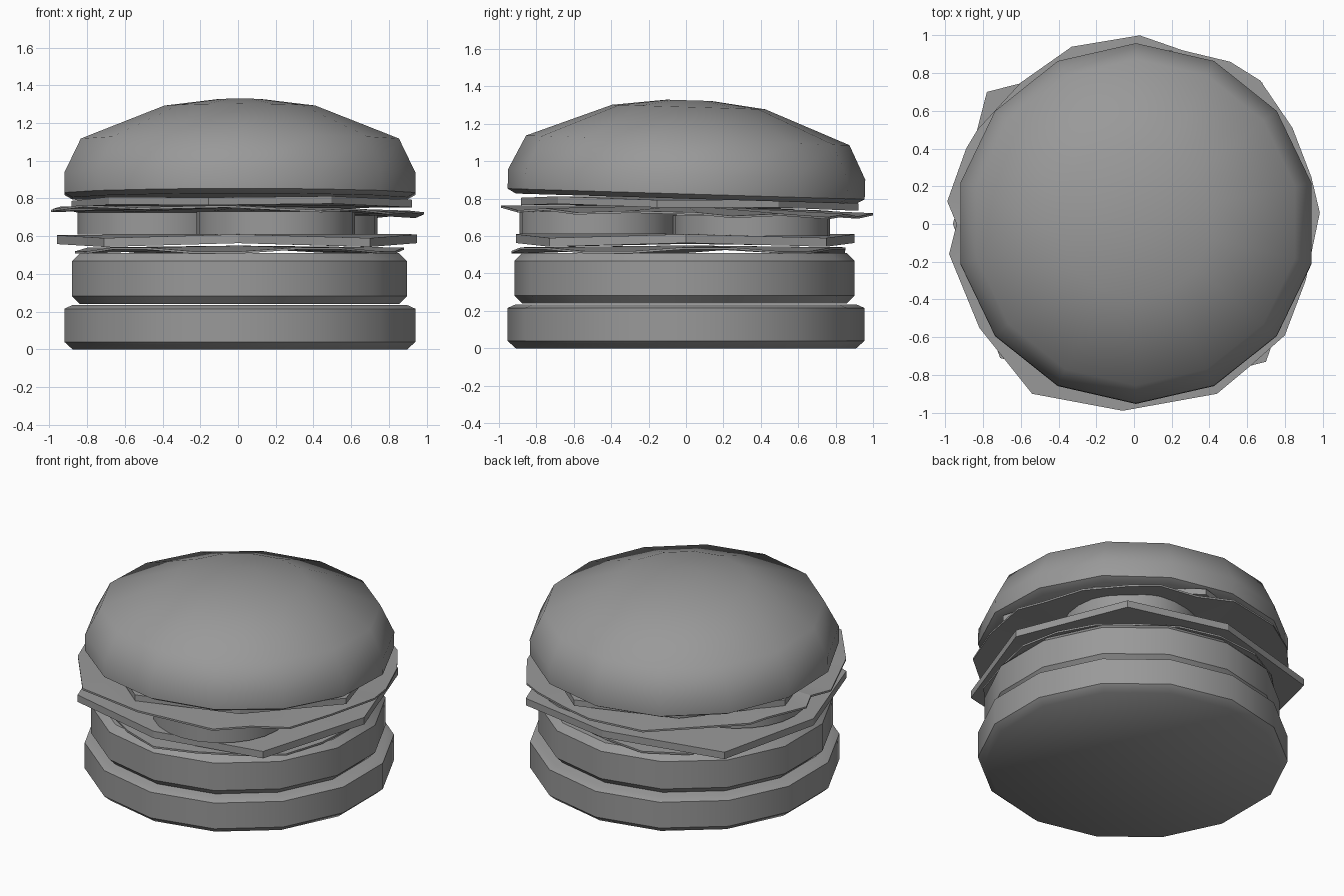
import bpy, math, random
from mathutils import Matrix

if "Cube" in bpy.data.objects:
    bpy.data.objects.remove(bpy.data.objects["Cube"])

random.seed(4)

# Dark grey shared by every layer
grey = bpy.data.materials.new("dark_grey")
grey.diffuse_color = (0.32, 0.32, 0.32, 1)
grey.use_nodes = True
grey.node_tree.nodes["Principled BSDF"].inputs["Base Color"].default_value = grey.diffuse_color


def make(name, verts, faces, smooth=None):
    me = bpy.data.meshes.new(name)
    me.from_pydata(verts, [], faces)
    me.update()
    me.materials.append(grey)
    ob = bpy.data.objects.new(name, me)
    bpy.context.collection.objects.link(ob)
    bpy.ops.object.select_all(action='DESELECT')
    bpy.context.view_layer.objects.active = ob
    ob.select_set(True)
    if smooth:
        bpy.ops.object.shade_smooth_by_angle(angle=math.radians(smooth))
    return ob


def lathe(name, profile, n, cx=0, cy=0, smooth=40, tilt=0):
    """Closed round body from a (radius, z) profile, bottom to top."""
    verts, faces = [], []
    for r, z in profile:
        for i in range(n):
            a = math.pi / 2 + 2 * math.pi * i / n
            verts.append((cx + r * math.cos(a), cy + r * math.sin(a), z))
    for k in range(len(profile) - 1):
        for i in range(n):
            j = (i + 1) % n
            faces.append((k * n + i, k * n + j, k * n + n + j, k * n + n + i))
    last = (len(profile) - 1) * n
    faces += [tuple(reversed(range(n))), tuple(range(last, last + n))]
    if tilt:
        z0 = profile[0][1]
        m = Matrix.Translation((0, 0, z0)) @ Matrix.Rotation(tilt, 4, 'X') @ Matrix.Translation((0, 0, -z0))
        verts = [m @ Matrix.Translation(v).to_translation() for v in verts]
    return make(name, verts, faces, smooth)


def sheet(name, outline, centre, thickness):
    """Flexible slice: fan from a centre point to a drooping rim, given thickness."""
    n = len(outline)
    verts = []
    for dz in (0, -thickness):
        verts += [(x, y, z + dz) for x, y, z in [centre] + outline]
    faces = []
    for i in range(n):
        a, b = 1 + i, 1 + (i + 1) % n
        faces += [(0, a, b), (n + 1, n + 1 + b, n + 1 + a), (a, n + 1 + a, n + 1 + b, b)]
    return make(name, verts, faces, 12)


def slab(r, z0, z1, b):
    return [(r - b, z0), (r, z0 + b), (r, z1 - b), (r - b, z1)]


# Bottom bun and patty
lathe("bottom_bun", [(0.91, 0), (0.955, 0.04), (0.955, 0.215), (0.91, 0.235)], 14, 0.01, 0, 45)
lathe("patty", slab(0.91, 0.24, 0.51, 0.042), 14, 0.008, -0.008, 30)

# Lower lettuce leaf
low = []
for i in range(20):
    a = 2 * math.pi * i / 20
    r = 0.89 + random.uniform(-0.05, 0.03)
    low.append((0.02 + r * math.cos(a), -0.02 + r * math.sin(a), 0.53 + 0.01 * (-1) ** (i // 2)))
sheet("lower_lettuce", low, (0, 0, 0.55), 0.012)

# Lower cheese slice with drooping corners
lower = [(0.95, 0, 0.61), (0.68, 0.75, 0.59), (0, 0.90, 0.61), (-0.78, 0.70, 0.595),
         (-0.96, 0, 0.605), (-0.71, -0.71, 0.59), (0, -0.91, 0.61), (0.70, -0.73, 0.59)]
sheet("lower_cheese", lower, (0, 0, 0.615), 0.047)

# Three vegetable rounds
for i, (x, y, z0, z1) in enumerate([(0.20, -0.47, 0.61, 0.73), (0.32, 0.35, 0.60, 0.71), (-0.43, 0.05, 0.61, 0.725)]):
    lathe("vegetable_round_%d" % (i + 1), [(0.42, z0), (0.42, z1)], 24, x, y, 40)

# Upper lettuce leaf, widest layer
rim = [(0.985, 0.06), (0.94, 0.25), (0.84, 0.51), (0.67, 0.76), (0.51, 0.86), (0.26, 0.92), (0.03, 1.0),
       (-0.33, 0.94), (-0.60, 0.75), (-0.83, 0.50), (-0.89, 0.40), (-0.99, 0.12), (-0.94, 0), (-0.98, -0.16),
       (-0.82, -0.55), (-0.54, -0.90), (-0.06, -0.99), (0.44, -0.90), (0.62, -0.75), (0.80, -0.59), (0.91, -0.30)]
leaf = [(x, y, 0.735 - 0.015 * x - 0.02 * y + 0.008 * (-1) ** i) for i, (x, y) in enumerate(rim)]
sheet("upper_lettuce", leaf, (0, 0, 0.765), 0.012)

# Upper cheese slice, turned a little
upper = []
for i in range(8):
    a = math.radians(-11 + 45 * i)
    r, droop = (0.92, 0.01) if i % 2 == 0 else (0.85, 0)
    upper.append((0.02 + r * math.cos(a), 0.02 + r * math.sin(a), 0.80 - droop - 0.015 * math.sin(a)))
sheet("upper_cheese", upper, (0.02, 0.02, 0.81), 0.04)

# Domed top bun, tipped slightly back
lathe("top_bun", [(0.91, 0.80), (0.955, 0.825), (0.955, 0.93), (0.865, 1.112), (0.41, 1.29), (0.12, 1.326)],
      14, 0.01, 0, 50, tilt=-0.03)
